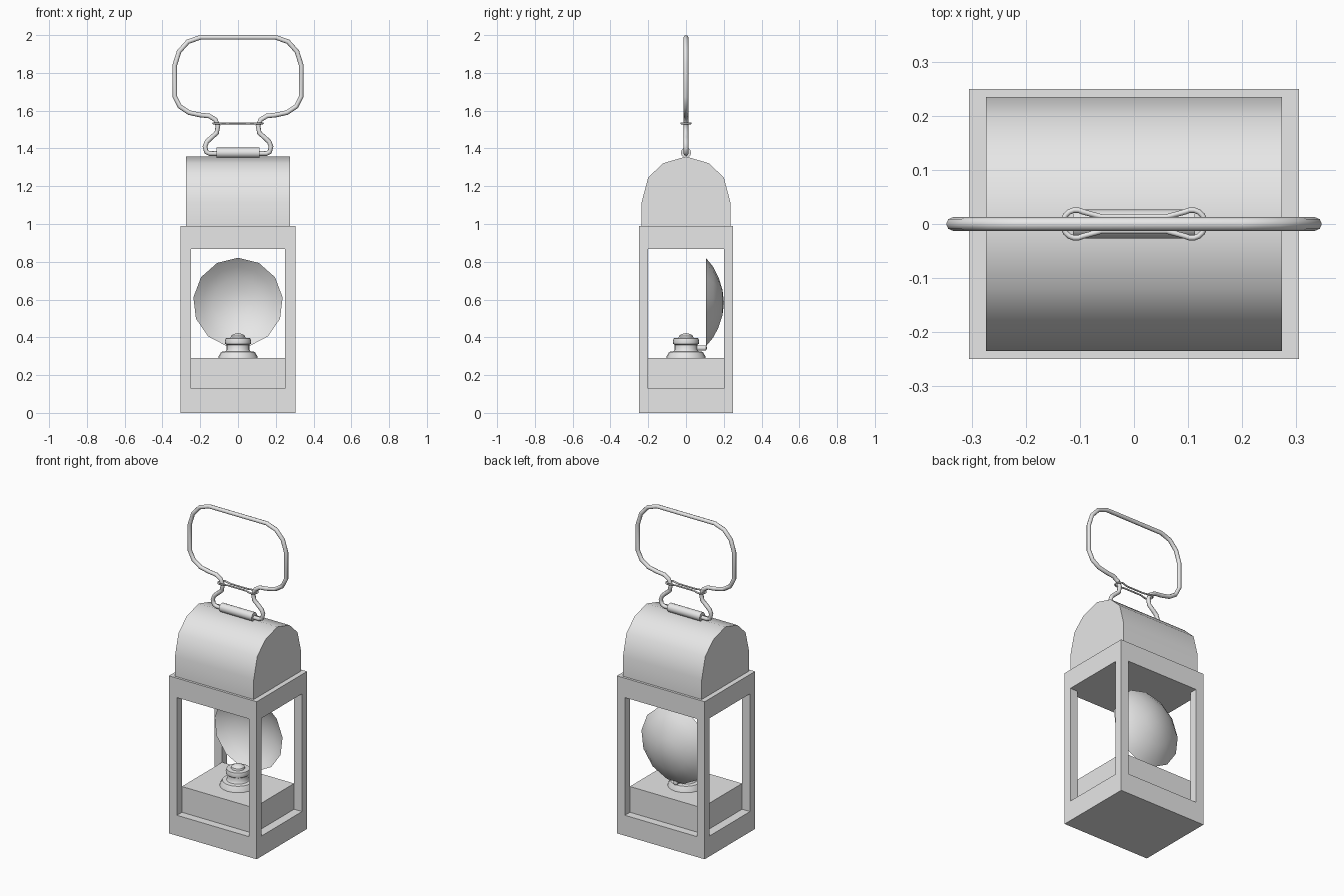
import bpy, bmesh
from math import cos, sin, pi, radians
from mathutils import Matrix, Vector

cube = bpy.data.objects.get("Cube")
if cube:
    bpy.data.objects.remove(cube, do_unlink=True)

metal = bpy.data.materials.new("plain_grey_metal")
metal.use_nodes = True
grey = (0.8, 0.8, 0.8, 1)
metal.diffuse_color = grey
metal.node_tree.nodes["Principled BSDF"].inputs["Base Color"].default_value = grey


def add_object(name, data, smooth=None):
    obj = bpy.data.objects.new(name, data)
    bpy.context.collection.objects.link(obj)
    if not data.materials:
        data.materials.append(metal)
    if smooth:
        bpy.ops.object.select_all(action="DESELECT")
        obj.select_set(True)
        bpy.context.view_layer.objects.active = obj
        bpy.ops.object.shade_smooth_by_angle(angle=radians(smooth))
    return obj


def from_bmesh(name, bm, smooth=None):
    bmesh.ops.recalc_face_normals(bm, faces=bm.faces)
    mesh = bpy.data.meshes.new(name)
    bm.to_mesh(mesh)
    bm.free()
    return add_object(name, mesh, smooth)


def box(name, half_x, half_y, z0, z1):
    bm = bmesh.new()
    size = Matrix.Diagonal((2 * half_x, 2 * half_y, z1 - z0, 1))
    bmesh.ops.create_cube(bm, size=1, matrix=Matrix.Translation((0, 0, (z0 + z1) / 2)) @ size)
    return from_bmesh(name, bm)


def lathe(name, profile, sides, smooth=40, matrix=Matrix(), phase=0):
    """Revolve (radius, height) points about z; a zero radius closes the end."""
    bm = bmesh.new()
    rings = []
    for r, z in profile:
        count = sides if r > 0 else 1
        angles = [phase + 2 * pi * i / sides for i in range(count)]
        rings.append([bm.verts.new(matrix @ Vector((r * cos(a), r * sin(a), z))) for a in angles])
    for low, high in zip(rings, rings[1:]):
        for i in range(sides):
            j = (i + 1) % sides
            corners = [low[i % len(low)], low[j % len(low)], high[j % len(high)], high[i % len(high)]]
            bm.faces.new(list(dict.fromkeys(corners)))
    return from_bmesh(name, bm, smooth)


def wire(name, points, radius, cyclic=False):
    """Round wire following a path, turned into a mesh."""
    curve = bpy.data.curves.new(name + "_path", "CURVE")
    curve.dimensions = "3D"
    curve.bevel_depth = radius
    curve.bevel_resolution = 2
    curve.use_fill_caps = True
    spline = curve.splines.new("POLY")
    spline.points.add(len(points) - 1)
    for p, co in zip(spline.points, points):
        p.co = (*co, 1)
    spline.use_cyclic_u = cyclic
    guide = add_object(name + "_path", curve)
    bpy.context.view_layer.update()
    mesh = bpy.data.meshes.new_from_object(guide.evaluated_get(bpy.context.evaluated_depsgraph_get()))
    bpy.data.objects.remove(guide, do_unlink=True)
    return add_object(name, mesh, 60)


# Case: solid block with windows cut through both ways
case = box("case_frame", 0.305, 0.25, 0, 0.99)
cutters = [box("window_cutter_front", 0.25, 0.4, 0.128, 0.868),
           box("window_cutter_side", 0.4, 0.2, 0.128, 0.868)]
for cutter in cutters:
    cutter.hide_render = True
    mod = case.modifiers.new("windows", "BOOLEAN")
    mod.operation = "DIFFERENCE"
    mod.solver = "EXACT"
    mod.object = cutter
bpy.context.view_layer.update()
case.data = bpy.data.meshes.new_from_object(case.evaluated_get(bpy.context.evaluated_depsgraph_get()))
case.modifiers.clear()
for cutter in cutters:
    bpy.data.objects.remove(cutter, do_unlink=True)

# Fuel tank filling the bottom of the case
box("fuel_tank", 0.25, 0.2, 0.128, 0.29)

# Arched roof: half profile mirrored, then extruded along x
half = [(0.235, 0.99), (0.235, 1.115), (0.2, 1.247), (0.12, 1.322)]
arch = half + [(0, 1.357)] + [(-y, z) for y, z in reversed(half)]
bm = bmesh.new()
end = bm.faces.new([bm.verts.new((-0.274, y, z)) for y, z in arch])
new = bmesh.ops.extrude_face_region(bm, geom=[end], use_keep_orig=True)["geom"]
bmesh.ops.translate(bm, vec=(0.548, 0, 0), verts=[v for v in new if isinstance(v, bmesh.types.BMVert)])
from_bmesh("arched_roof", bm, 40)

# Lamp burner with its flange, collar and cap
lathe("burner", [(0.105, 0.29), (0.103, 0.298), (0.09, 0.323), (0.066, 0.326), (0.06, 0.335),
                 (0.06, 0.36), (0.068, 0.366), (0.07, 0.38), (0.066, 0.395), (0.04, 0.397),
                 (0.037, 0.408), (0.022, 0.418), (0, 0.422)], 20)

# Reflector bowl opening to the front, and the small arm behind the burner
face_back = Matrix.Rotation(-pi / 2, 4, "X")
lathe("reflector", [(0.238, 0.105), (0.19, 0.144), (0.135, 0.172), (0.07, 0.193), (0, 0.201)],
      13, 60, Matrix.Translation((0, 0, 0.583)) @ face_back, -pi / 2)
lathe("reflector_arm", [(0, 0.04), (0.014, 0.04), (0.014, 0.106), (0, 0.112)],
      10, 40, Matrix.Translation((0, 0, 0.343)) @ face_back)

# Hinge tube along the roof ridge
lathe("hinge_tube", [(0, -0.113), (0.027, -0.113), (0.027, 0.113), (0, 0.113)], 12, 40,
      Matrix.Translation((0, 0, 1.377)) @ Matrix.Rotation(pi / 2, 4, "Y"))

# Carrying handle: one bent wire, right half mirrored to the left
bend = [(0.1, 1.373), (0.15, 1.373), (0.168, 1.382), (0.175, 1.41), (0.165, 1.435), (0.146, 1.453),
        (0.113, 1.482), (0.106, 1.52), (0.12, 1.552), (0.153, 1.572), (0.2, 1.577), (0.26, 1.59),
        (0.308, 1.622), (0.335, 1.675), (0.335, 1.84), (0.312, 1.913), (0.265, 1.965), (0.2, 1.988)]
path = [(x, 0, z) for x, z in bend]
wire("carrying_handle", path + [(-x, 0, z) for x, _, z in reversed(path)], 0.0125)

# Thin wire clip looping around both legs of the handle
loop = [(0.107 + 0.025 * cos(radians(a)), 0.026 * sin(radians(a)), 1.533) for a in range(-120, 121, 20)]
loop += [(0.06, 0.013, 1.533)]
loop = [(0.06, -0.013, 1.533)] + loop
wire("handle_clip", loop + [(-x, -y, z) for x, y, z in loop], 0.005, True)
